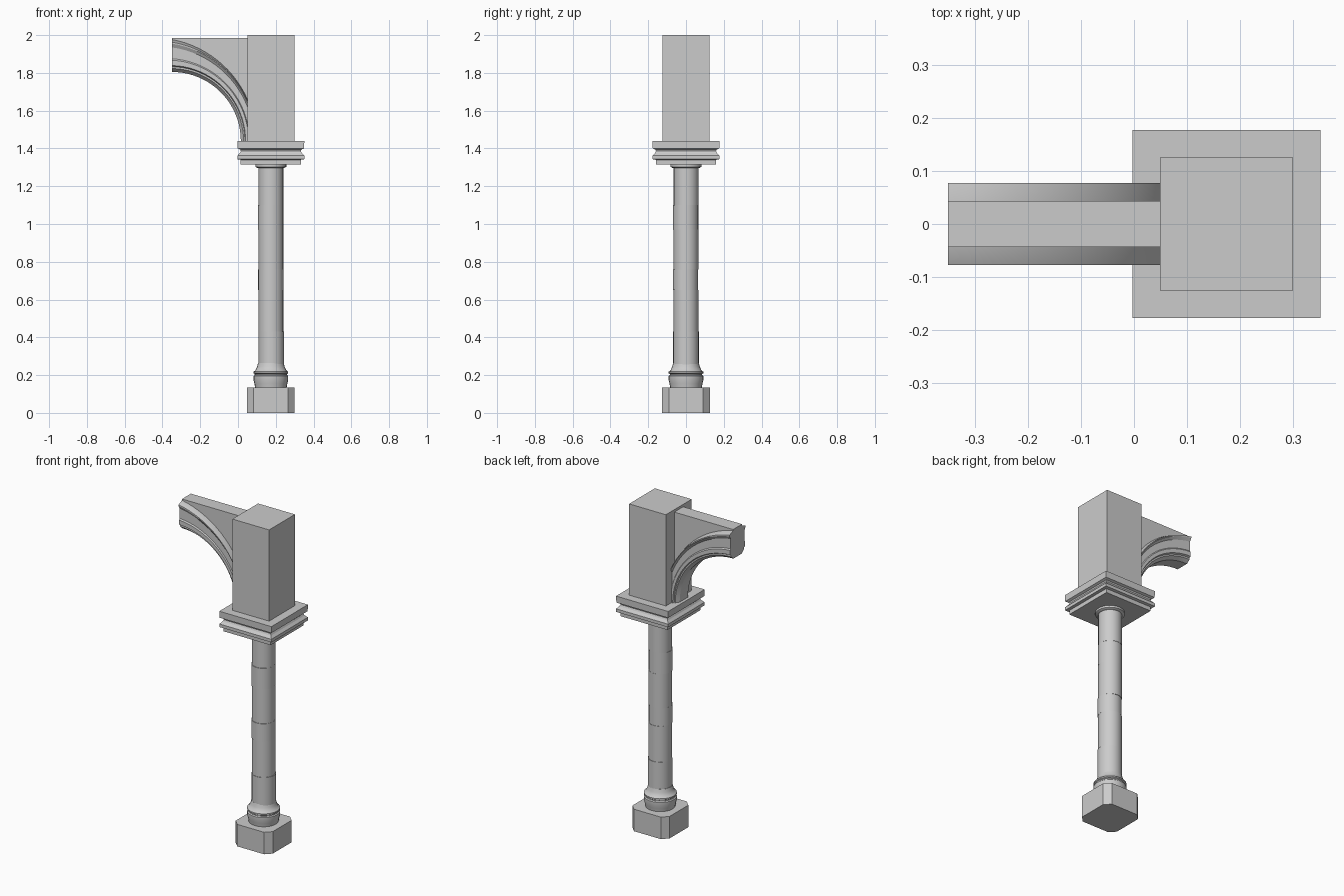
import bpy, bmesh, math

if "Cube" in bpy.data.objects:
    bpy.data.objects.remove(bpy.data.objects["Cube"])

CX = 0.174       # column axis
SPRING = 1.44    # height where the arch starts


def make(name, bm, smooth=None):
    bmesh.ops.recalc_face_normals(bm, faces=bm.faces)
    me = bpy.data.meshes.new(name)
    bm.to_mesh(me)
    bm.free()
    ob = bpy.data.objects.new(name, me)
    bpy.context.collection.objects.link(ob)
    if smooth:
        bpy.ops.object.select_all(action='DESELECT')
        ob.select_set(True)
        bpy.context.view_layer.objects.active = ob
        bpy.ops.object.shade_smooth_by_angle(angle=math.radians(smooth))
    return ob


def loft(bm, rings):
    """Skin closed rings of points and cap both ends."""
    vs = [[bm.verts.new(p) for p in r] for r in rings]
    n = len(vs[0])
    for a, b in zip(vs, vs[1:]):
        for i in range(n):
            j = (i + 1) % n
            bm.faces.new((a[i], a[j], b[j], b[i]))
    bm.faces.new(vs[0][::-1])
    bm.faces.new(vs[-1])


def circle(r, z, n=24, dx=0, dy=0):
    return [(CX + dx + r * math.cos(2 * math.pi * i / n),
             dy + r * math.sin(2 * math.pi * i / n), z) for i in range(n)]


def square(h, z, c=0):
    """Square ring of half width h, corners cut by c."""
    if not c:
        pts = [(h, h), (-h, h), (-h, -h), (h, -h)]
    else:
        k = h - c
        pts = [(h, k), (k, h), (-k, h), (-h, k), (-h, -k), (-k, -h), (k, -h), (h, -k)]
    return [(CX + x, y, z) for x, y in pts]


# plinth with cut corners
bm = bmesh.new()
loft(bm, [square(0.126, 0, 0.035), square(0.126, 0.135, 0.035)])
make("plinth", bm)

# turned base moulding
bm = bmesh.new()
loft(bm, [circle(r, z) for r, z in [
    (0.083, 0.13), (0.087, 0.155), (0.092, 0.175), (0.092, 0.195), (0.086, 0.2),
    (0.086, 0.206), (0.092, 0.21), (0.092, 0.218), (0.082, 0.225), (0.073, 0.245),
    (0.068, 0.265)]])
make("base_moulding", bm, 35)

# shaft of slightly misaligned drums
bm = bmesh.new()
for z0, z1, r, dx, dy in [(0.25, 0.43, 0.068, 0.002, 0.0), (0.43, 0.65, 0.066, 0.0, 0.0),
                          (0.65, 0.76, 0.067, 0.0, -0.003), (0.76, 0.97, 0.066, 0.0, 0.0),
                          (0.97, 1.10, 0.067, -0.001, -0.002), (1.10, 1.32, 0.066, 0.0, 0.001)]:
    loft(bm, [circle(r, z0, 24, dx, dy), circle(r, z1, 24, dx, dy)])
make("shaft", bm, 35)

# neck ring
bm = bmesh.new()
loft(bm, [circle(r, z) for r, z in [(0.072, 1.297), (0.082, 1.303), (0.082, 1.32)]])
make("neck_ring", bm, 35)

# square moulded capital
bm = bmesh.new()
loft(bm, [square(h, z) for h, z in [
    (0.160, 1.315), (0.160, 1.34), (0.177, 1.343), (0.177, 1.362), (0.164, 1.376),
    (0.159, 1.386), (0.162, 1.394), (0.176, 1.40), (0.177, 1.44)]])
make("capital", bm)

# pier block
bm = bmesh.new()
loft(bm, [square(0.125, 1.43), square(0.125, 2.0)])
make("pier_block", bm)


def arch_curve(d, n=20):
    """Arc at distance d above the soffit, from the open end down to the springing."""
    a = 0.098 * (d / 0.17) ** 1.5
    r = math.hypot(a, 0.365 + d)
    t0 = math.atan2(0.365 + d, a)
    return [(-0.35 - a + r * math.cos(t0 * (1 - i / n)),
             SPRING + r * math.sin(t0 * (1 - i / n))) for i in range(n + 1)]


# moulded arch rib: half profile of (half thickness, distance from soffit), mirrored
half = [(0.040, 0.0), (0.062, 0.018), (0.062, 0.028), (0.072, 0.034), (0.072, 0.062),
        (0.066, 0.070), (0.066, 0.130), (0.077, 0.150), (0.077, 0.158), (0.044, 0.172)]
profile = half + [(-y, d) for y, d in reversed(half)]
curves = [arch_curve(d) for y, d in profile]
bm = bmesh.new()
loft(bm, [[(c[i][0], y, c[i][1]) for (y, d), c in zip(profile, curves)]
          for i in range(len(curves[0]))])
make("arch_rib", bm, 25)

# spandrel wall above the arch
outline = [p for p in arch_curve(0.165) if p[0] < 0.075] + [(0.075, 1.985), (-0.35, 1.985)]
bm = bmesh.new()
loft(bm, [[(x, y, z) for x, z in outline] for y in (-0.043, 0.043)])
make("spandrel_wall", bm)
